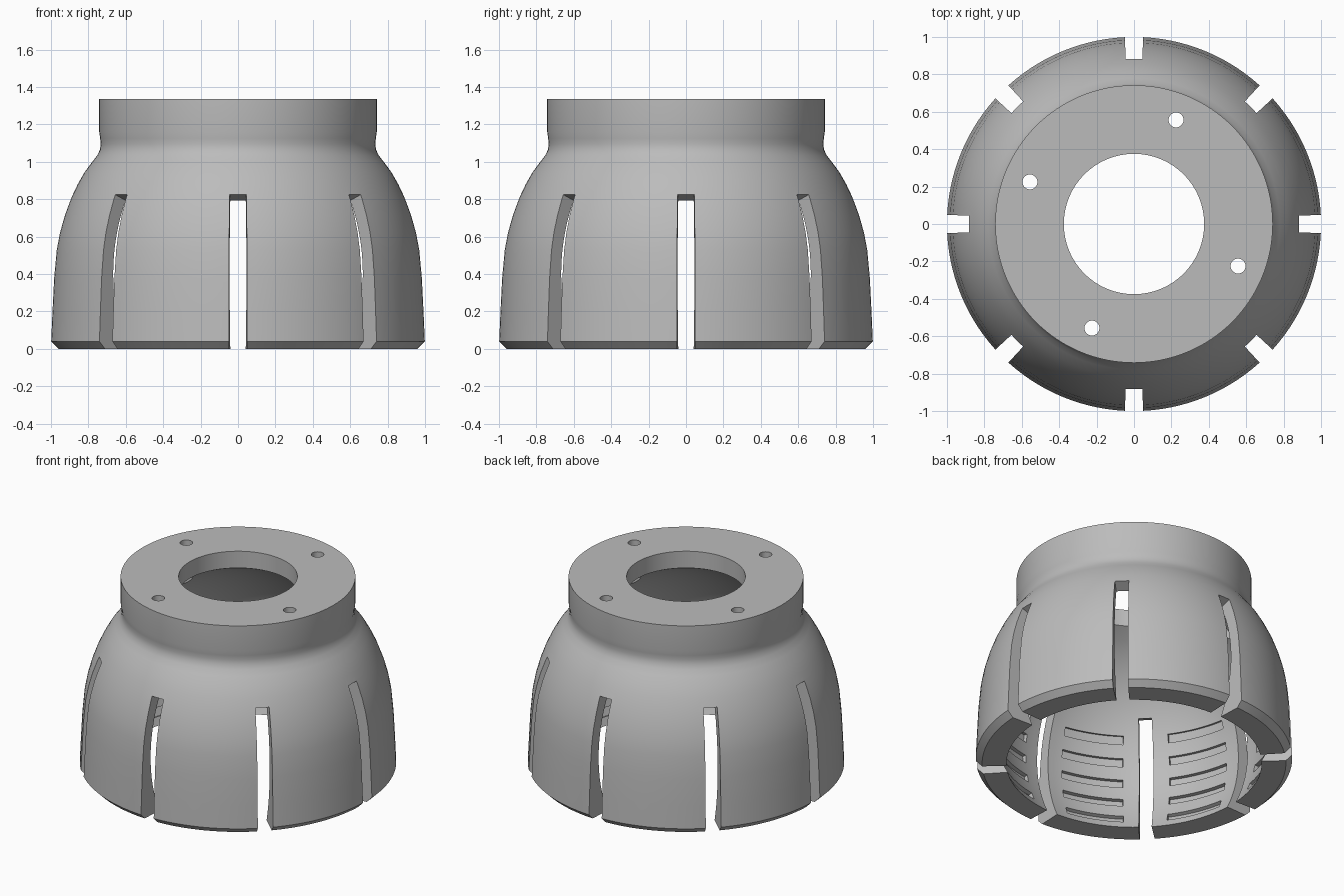
import bpy, bmesh
from math import sin, cos, radians, sqrt, pi
from mathutils import Matrix, Vector

if "Cube" in bpy.data.objects:
    bpy.data.objects.remove(bpy.data.objects["Cube"])

STEPS = 128
BALL_R, BALL_Z = 0.90, 0.40      # spherical cavity
BORE, TOP = 0.375, 1.335

grey = bpy.data.materials.new("plain grey")
grey.use_nodes = True
grey.diffuse_color = (0.5, 0.5, 0.5, 1)
grey.node_tree.nodes["Principled BSDF"].inputs["Base Color"].default_value = (0.5, 0.5, 0.5, 1)


def make_object(name, bm):
    bmesh.ops.recalc_face_normals(bm, faces=bm.faces[:])
    mesh = bpy.data.meshes.new(name)
    bm.to_mesh(mesh)
    bm.free()
    mesh.materials.append(grey)
    obj = bpy.data.objects.new(name, mesh)
    bpy.context.collection.objects.link(obj)
    return obj


def skin(bm, rings, closed):
    """Join equal loops of points into a tube, capped or closed on itself."""
    loops = [[bm.verts.new(p) for p in ring] for ring in rings]
    n = len(loops[0])
    pairs = list(zip(loops, loops[1:])) + ([(loops[-1], loops[0])] if closed else [])
    for a, b in pairs:
        for i in range(n):
            j = (i + 1) % n
            bm.faces.new((a[i], a[j], b[j], b[i]))
    if not closed:
        bm.faces.new(loops[0])
        bm.faces.new(loops[-1])


def around(r, angle, z):
    return Vector((r * cos(angle), r * sin(angle), z))


# Shell: outer bell with neck, then the spherical cavity, revolved
outer = [(0.96, 0), (1.0, 0.04), (0.993, 0.2), (0.984, 0.38), (0.97, 0.53), (0.953, 0.62),
         (0.928, 0.71), (0.895, 0.8), (0.857, 0.88), (0.82, 0.945), (0.779, 1.0),
         (0.752, 1.035), (0.738, 1.065), (0.734, 1.095), (0.737, 1.125), (0.742, 1.16),
         (0.742, TOP), (BORE, TOP)]
roof = BALL_Z + sqrt(BALL_R ** 2 - BORE ** 2)
inner = []
for i in range(25):
    z = roof * (1 - i / 24)
    inner.append((sqrt(BALL_R ** 2 - (z - BALL_Z) ** 2), z))
profile = outer + inner
bm = bmesh.new()
skin(bm, [[around(r, 2 * pi * k / STEPS, z) for r, z in profile] for k in range(STEPS)], True)
shell = make_object("socket_shell", bm)

# Slots: eight tapered radial cuts with a roof that falls inwards
bm = bmesh.new()
for k in range(8):
    turn = Matrix.Rotation(k * pi / 4, 3, 'Z')
    rings = []
    for r in (0.65, 1.15):
        half, top = 0.045 + (r - 0.9) * 0.04, 0.825 + (r - 0.885) * 0.41
        rings.append([turn @ Vector(p) for p in
                      ((r, -half, -0.1), (r, half, -0.1), (r, half, top), (r, -half, top))])
    skin(bm, rings, False)
slots = make_object("slot_cutter", bm)

# Screw holes through the top flange
bm = bmesh.new()
for k in range(4):
    place = Matrix.Translation(around(0.6, radians(68 + 90 * k), 1.2))
    bmesh.ops.create_cone(bm, cap_ends=True, segments=32, radius1=0.04, radius2=0.04,
                          depth=0.9, matrix=place)
holes = make_object("screw_hole_cutter", bm)

# Grip grooves: five short rows on the inside of each finger
bm = bmesh.new()
for k in range(8):
    for row in range(5):
        lat = radians(-21 + 9.5 * row)
        rings = []
        for s in range(9):
            lon = radians(22.5 + 45 * k - 13 + 26 * s / 8)
            ring = []
            for r, d in ((0.85, -1), (0.925, -1), (0.925, 1), (0.85, 1)):
                a = lat + d * radians(1.8)
                ring.append(around(r * cos(a), lon, BALL_Z + r * sin(a)))
            rings.append(ring)
        skin(bm, rings, False)
grooves = make_object("groove_cutter", bm)

# Cut everything, bake the result and drop the cutters
cutters = (slots, holes, grooves)
for cutter in cutters:
    cutter.hide_render = True
    mod = shell.modifiers.new(cutter.name, 'BOOLEAN')
    mod.operation, mod.solver, mod.object = 'DIFFERENCE', 'EXACT', cutter
graph = bpy.context.evaluated_depsgraph_get()
baked = bpy.data.meshes.new_from_object(shell.evaluated_get(graph))
shell.modifiers.clear()
shell.data = baked
for cutter in cutters:
    bpy.data.objects.remove(cutter)

bpy.ops.object.select_all(action='DESELECT')
shell.select_set(True)
bpy.context.view_layer.objects.active = shell
bpy.ops.object.shade_smooth_by_angle(angle=radians(25))
